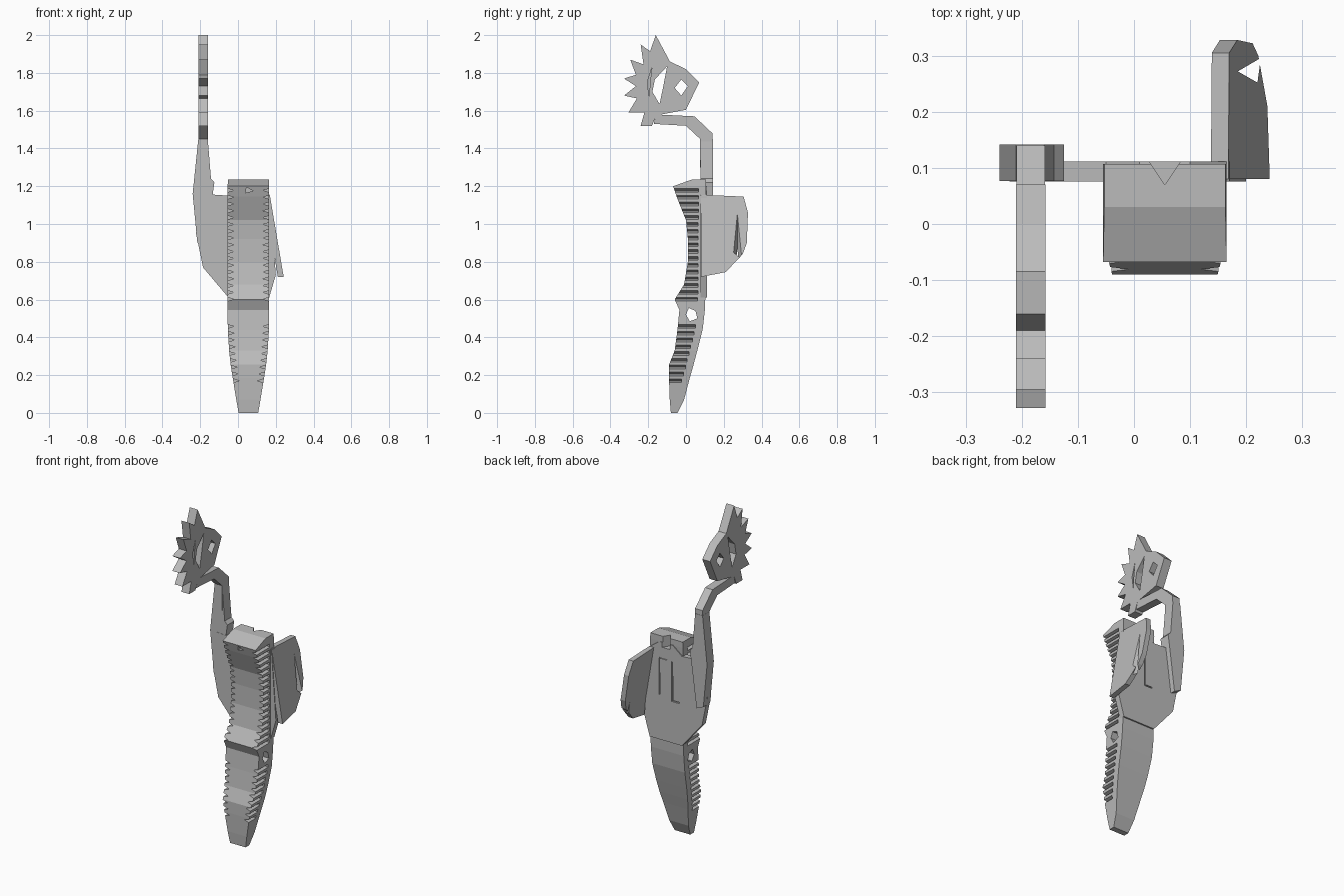
import bpy
import bmesh
from mathutils import Vector

if "Cube" in bpy.data.objects:
    bpy.data.objects.remove(bpy.data.objects["Cube"])

grey = bpy.data.materials.new("plain_grey")
grey.use_nodes = True
grey.diffuse_color = (0.5, 0.5, 0.5, 1)
grey.node_tree.nodes["Principled BSDF"].inputs["Base Color"].default_value = (0.5, 0.5, 0.5, 1)


def finish(bm, name):
    bmesh.ops.recalc_face_normals(bm, faces=bm.faces)
    mesh = bpy.data.meshes.new(name)
    bm.to_mesh(mesh)
    bm.free()
    mesh.materials.append(grey)
    ob = bpy.data.objects.new(name, mesh)
    bpy.context.collection.objects.link(ob)
    return ob


def add_prism(bm, outline, axis, low, high):
    """Extrude a 2D outline along one axis; the outline uses the other two in order."""
    def point(p, depth):
        co = list(p)
        co.insert("xyz".index(axis), depth)
        return Vector(co)
    face = bm.faces.new([bm.verts.new(point(p, low)) for p in outline])
    out = bmesh.ops.extrude_face_region(bm, geom=[face])
    move = point((0, 0), high - low)
    bmesh.ops.translate(bm, verts=[v for v in out["geom"] if isinstance(v, bmesh.types.BMVert)], vec=move)


def prism(name, *args):
    bm = bmesh.new()
    add_prism(bm, *args)
    return finish(bm, name)


def cut(target, prisms):
    """Subtract a set of separate prisms from a part."""
    bm = bmesh.new()
    for args in prisms:
        add_prism(bm, *args)
    cutter = finish(bm, "cutter")
    cutter.hide_render = True
    mod = target.modifiers.new("cut", "BOOLEAN")
    mod.operation = "DIFFERENCE"
    mod.solver = "EXACT"
    mod.object = cutter
    bpy.context.view_layer.objects.active = target
    bpy.ops.object.modifier_apply(modifier=mod.name)
    bpy.data.objects.remove(cutter)


# Tapered wavy body: rows of height, front y, back y, half width
MID = 0.055
rows = [
    (0, -0.08, -0.045, 0.052), (0.07, -0.086, -0.01, 0.064), (0.185, -0.09, 0.02, 0.083),
    (0.255, -0.09, 0.04, 0.094), (0.33, -0.06, 0.06, 0.102), (0.44, -0.045, 0.088, 0.109),
    (0.545, -0.035, 0.1, 0.11), (0.6, -0.06, 0.102, 0.11), (0.68, -0.01, 0.104, 0.11),
    (0.8, 0.01, 0.104, 0.11), (0.92, 0.01, 0.104, 0.11), (1.02, 0, 0.105, 0.11),
    (1.145, -0.05, 0.105, 0.11), (1.2, -0.068, 0.107, 0.11), (1.235, 0.03, 0.107, 0.108),
]


def sample(z, column):
    for a, b in zip(rows, rows[1:]):
        if a[0] <= z <= b[0]:
            t = (z - a[0]) / (b[0] - a[0])
            return a[column] * (1 - t) + b[column] * t


bm = bmesh.new()
rings = []
for z, front, back, half in rows:
    corners = [(-half, front), (half, front), (half, back), (-half, back)]
    rings.append([bm.verts.new((MID + x, y, z)) for x, y in corners])
for low, high in zip(rings, rings[1:]):
    for i in range(4):
        j = (i + 1) % 4
        bm.faces.new((low[i], low[j], high[j], high[i]))
bm.faces.new(rings[0])
bm.faces.new(rings[-1])
body = finish(bm, "body")

# Toothed notches along both sides, one open hole and a top notch
notches = []
for i in range(29):
    z = 0.17 + i * 0.036
    if 0.46 < z < 0.57:
        continue
    half = sample(z, 3)
    depth = sample(z, 2) - 0.04
    for side in (-1, 1):
        tri = [(MID + side * (half + 0.02), z - 0.016), (MID + side * (half - 0.032), z),
               (MID + side * (half + 0.02), z + 0.016)]
        notches.append((tri, "y", -0.2, depth))
cut(body, notches)
cut(body, [([(0, 0.52), (0.02, 0.485), (0.06, 0.5), (0.05, 0.54), (0.015, 0.555)], "x", -0.3, 0.3)])
top_notch = ([(0.015, 0.13), (0.055, 0.07), (0.095, 0.13)], "z", 1.17, 1.4)
cut(body, [top_notch])
cut(body, [([(0.04, 1.165), (0.08, 1.175), (0.045, 1.195)], "y", -0.2, -0.02)])

# Flat many-sided back plate with thin slots
back_plate = prism("back_plate", [
    (-0.05, 0.61), (0.165, 0.61), (0.2, 0.73), (0.17, 1.15), (0.1, 1.2), (0.01, 1.2),
    (-0.05, 1.15), (-0.2, 1.16), (-0.222, 0.95), (-0.185, 0.77)], "y", 0.076, 0.111)
cut(back_plate, [top_notch])
for x, low, tab in ((0.095, 0.88, 1.1), (0.01, 0.86, 0.86)):
    for x0, x1, z0, z1 in ((x, x + 0.008, low, 1.1), (x - 0.045, x + 0.004, tab, tab + 0.008)):
        cut(back_plate, [([(x0, z0), (x1, z0), (x1, z1), (x0, z1)], "y", 0.098, 0.2)])

# Slanted side panel with a vertical slot
side_panel = prism("side_panel", [
    (0.08, 1.155), (0.305, 1.145), (0.328, 1.06), (0.322, 0.9), (0.3, 0.84),
    (0.21, 0.745), (0.08, 0.72)], "x", 0.137, 0.168)
for v in side_panel.data.vertices:
    v.co.x += (1.155 - v.co.z) * 0.17
cut(side_panel, [([(0.185, 0.272), (0.226, 0.296), (0.22, 0.252)], "z", 0.5, 1.4)])

# Lower arm
lower_arm = prism("lower_arm", [
    (-0.21, 1.45), (-0.16, 1.45), (-0.143, 1.24), (-0.125, 1.22), (-0.135, 1.15),
    (-0.17, 0.88), (-0.215, 0.9), (-0.24, 1.16)], "y", 0.077, 0.142)

# Bent upper arm
upper_arm = prism("upper_arm", [
    (0.14, 1.3), (0.14, 1.48), (0.045, 1.57), (-0.16, 1.58), (-0.17, 1.53),
    (0, 1.52), (0.075, 1.45), (0.075, 1.3)], "x", -0.209, -0.159)

# Spiked head with cut openings
head = prism("spiked_head", [
    (-0.16, 2), (-0.085, 1.86), (0, 1.82), (0.07, 1.75), (0, 1.605), (-0.13, 1.58),
    (-0.16, 1.57), (-0.18, 1.52), (-0.24, 1.52), (-0.22, 1.59), (-0.305, 1.59),
    (-0.26, 1.665), (-0.328, 1.68), (-0.265, 1.73), (-0.328, 1.77), (-0.265, 1.79),
    (-0.295, 1.87), (-0.225, 1.845), (-0.24, 1.95), (-0.19, 1.915)], "x", -0.21, -0.158)
cut(head, [
    ([(-0.1, 1.835), (-0.165, 1.765), (-0.178, 1.7), (-0.14, 1.635), (-0.122, 1.72)], "x", -0.3, 0),
    ([(-0.025, 1.765), (0.01, 1.73), (-0.025, 1.68), (-0.06, 1.72)], "x", -0.3, 0),
    ([(-0.18, 1.83), (-0.205, 1.75), (-0.195, 1.67), (-0.19, 1.75)], "x", -0.18, 0),
])
